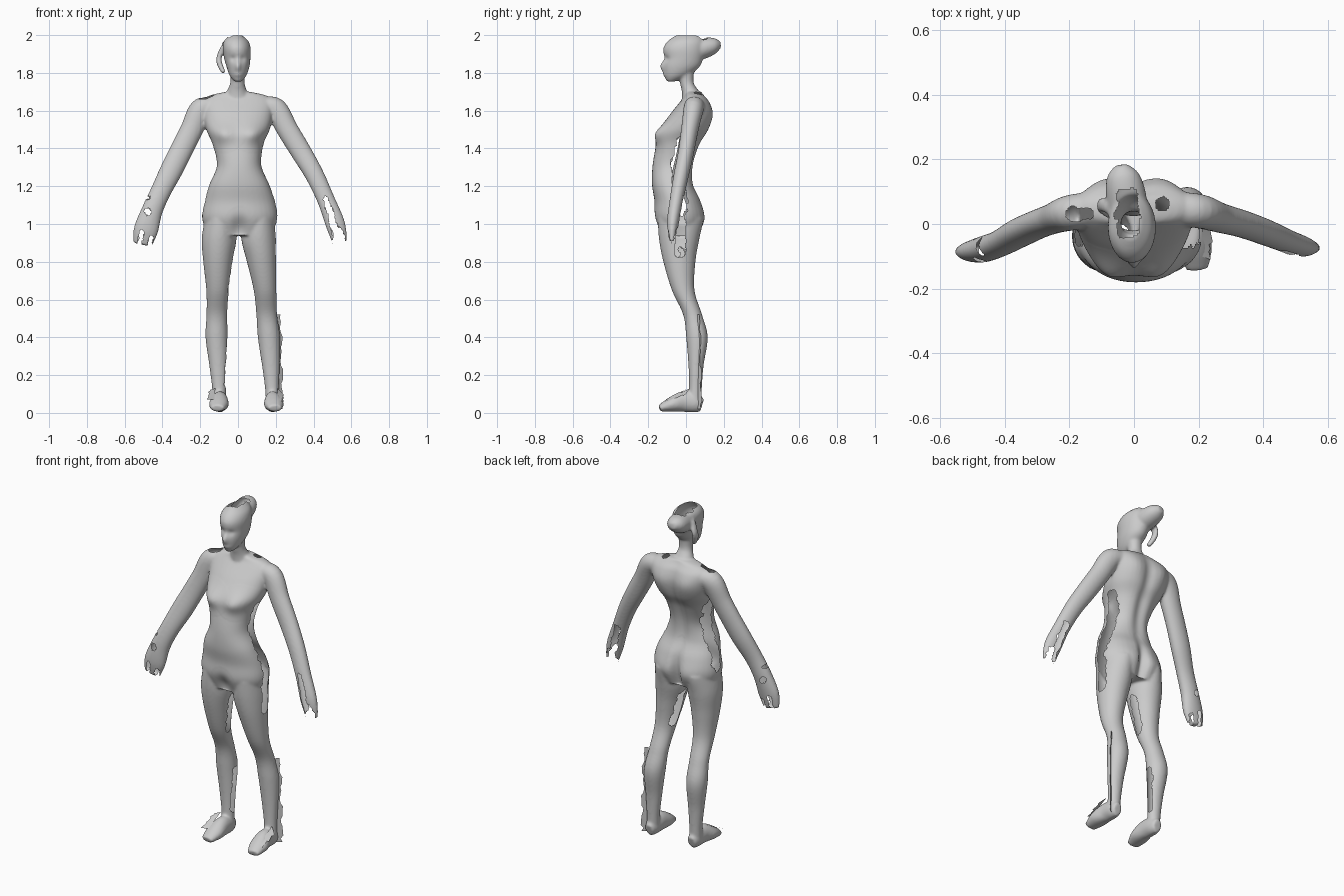
import bpy, bmesh, math, random
from mathutils import Vector, noise

random.seed(4)
RING, STEPS = 36, 6
bm = bmesh.new()


def spline(rows):
    # Catmull-Rom through the section rows
    out = []
    ext = [rows[0]] + list(rows) + [rows[-1]]
    for i in range(1, len(ext) - 2):
        p0, p1, p2, p3 = ext[i - 1:i + 3]
        for s in range(STEPS):
            t = s / STEPS
            out.append([0.5 * (2 * b + (c - a) * t + (2 * a - 5 * b + 4 * c - d) * t * t
                               + (3 * b - a - 3 * c + d) * t ** 3)
                        for a, b, c, d in zip(p0, p1, p2, p3)])
    return out + [list(rows[-1])]


def loft(rows, ref=(0, 1, 0), tangent=None, power=2.0):
    # closed tube; each row is centre x, y, z and two half widths
    rows, ref, rings = spline(rows), Vector(ref), []
    for i, r in enumerate(rows):
        lo, hi = rows[max(i - 1, 0)], rows[min(i + 1, len(rows) - 1)]
        t = Vector(tangent) if tangent else (Vector(hi[:3]) - Vector(lo[:3])).normalized()
        u = ref.cross(t).normalized()
        v = t.cross(u).normalized()
        ring = []
        for k in range(RING):
            c, s = math.cos(2 * math.pi * k / RING), math.sin(2 * math.pi * k / RING)
            c = math.copysign(abs(c) ** (2 / power), c)
            s = math.copysign(abs(s) ** (2 / power), s)
            ring.append(bm.verts.new(Vector(r[:3]) + u * c * r[3] + v * s * r[4]))
        rings.append(ring)
    faces = [bm.faces.new((a[k], a[(k + 1) % RING], b[(k + 1) % RING], b[k]))
             for a, b in zip(rings, rings[1:]) for k in range(RING)]
    faces += [bm.faces.new(rings[0][::-1]), bm.faces.new(rings[-1])]
    bmesh.ops.recalc_face_normals(bm, faces=faces)


UP = (0, 0, 1)

# torso
loft([(.01, -.035, .94, .17, .10), (.01, -.037, 1.03, .20, .13), (.01, -.044, 1.12, .187, .123),
      (.007, -.07, 1.21, .158, .11), (.006, -.067, 1.31, .118, .11), (0, -.04, 1.42, .135, .118),
      (0, -.008, 1.50, .168, .13), (0, .027, 1.58, .185, .112), (0, .045, 1.645, .19, .078),
      (0, .045, 1.68, .15, .052), (0, .04, 1.70, .06, .045)], tangent=UP, power=2.2)
# neck
loft([(0, .04, 1.64, .075, .06), (-.005, .025, 1.70, .054, .047), (-.003, .005, 1.75, .038, .038),
      (0, 0, 1.82, .042, .045)], tangent=UP)
# skull
loft([(0, -.078, 1.755, .02, .025), (0, -.05, 1.785, .044, .064), (0, -.025, 1.83, .06, .096),
      (-.004, -.012, 1.88, .07, .104), (-.007, -.01, 1.93, .074, .11), (-.01, 0, 1.97, .064, .095),
      (-.01, .01, 2.0, .03, .06)], tangent=UP)
# hair bun and side lock
loft([(-.012, .0, 1.91, .06, .06), (-.025, .09, 1.93, .062, .056), (-.035, .15, 1.945, .05, .042),
      (-.04, .183, 1.95, .02, .018)], ref=UP)
loft([(-.075, .03, 1.80, .012, .015), (-.098, .05, 1.85, .015, .02), (-.098, .06, 1.89, .014, .022),
      (-.075, .05, 1.94, .015, .02)])

# arms
loft([(-.13, .045, 1.63, .04, .05), (-.195, .035, 1.605, .062, .055), (-.245, .018, 1.50, .06, .047),
      (-.295, .0, 1.40, .06, .044), (-.35, -.025, 1.29, .06, .044), (-.41, -.058, 1.17, .054, .04),
      (-.455, -.075, 1.07, .056, .04), (-.487, -.085, .97, .065, .034), (-.505, -.085, .89, .05, .018)])
loft([(.13, .045, 1.63, .04, .05), (.20, .04, 1.61, .058, .053), (.262, .02, 1.50, .057, .046),
      (.335, .0, 1.38, .055, .042), (.405, -.025, 1.26, .05, .04), (.465, -.05, 1.13, .047, .036),
      (.515, -.07, 1.0, .052, .032), (.54, -.075, .90, .04, .016)])

# legs: y, z, half width, half depth, with the centre line of each leg
LEG = [(-.035, 1.03, .085, .115), (-.037, .92, .092, .106), (-.035, .80, .078, .085),
       (-.015, .65, .06, .06), (.035, .52, .055, .05), (.058, .40, .059, .057),
       (.053, .25, .047, .04), (.05, .13, .037, .034), (.045, .04, .036, .036)]
LEG_X = {-1: (.09, .10, .106, .108, .112, .113, .105, .10, .097),
         1: (.11, .11, .125, .143, .152, .164, .174, .18, .184)}
for side, xs in LEG_X.items():
    loft([(side * x,) + r for x, r in zip(xs, LEG)], tangent=UP)
# feet
for x, out in ((-.096, -1), (.184, 1)):
    loft([(x, .085, .04, .025, .036), (x, .05, .05, .038, .048), (x, -.01, .06, .043, .055),
          (x + out * .006, -.075, .045, .052, .04), (x + out * .012, -.14, .024, .035, .018)], ref=UP)

# fuse the parts into one skin
mesh = bpy.data.meshes.new("body")
bm.to_mesh(mesh)
bm.free()
body = bpy.data.objects.new("body", mesh)
bpy.context.collection.objects.link(body)
fuse = body.modifiers.new("fuse", "REMESH")
fuse.mode, fuse.voxel_size = "VOXEL", .0065
skin = bpy.data.meshes.new_from_object(body.evaluated_get(bpy.context.evaluated_depsgraph_get()))
body.modifiers.clear()
body.data = skin
bm = bmesh.new()
bm.from_mesh(skin)
for _ in range(5):
    bmesh.ops.smooth_vert(bm, verts=bm.verts, factor=.5, use_axis_x=True, use_axis_y=True, use_axis_z=True)
bm.normal_update()

# soft relief: x, z, spread x, spread z, push along y, side (-1 front, 1 back)
RELIEF = [(-.085, 1.475, .045, .035, -.03, -1), (.085, 1.475, .045, .035, -.03, -1),
          (.008, 1.0, .02, .08, -.035, 1), (-.085, 1.02, .05, .05, .012, 1), (.10, 1.02, .05, .05, .012, 1),
          (0, 1.42, .025, .16, -.02, 1), (-.1, 1.58, .04, .06, .012, 1), (.1, 1.58, .04, .06, .012, 1),
          (0, 1.835, .011, .02, -.016, -1), (-.028, 1.875, .014, .012, .01, -1), (.028, 1.875, .014, .012, .01, -1),
          (0, 1.79, .018, .008, -.005, -1), (.008, .98, .03, .04, .025, -1)]
for v in bm.verts:
    shift = 0
    for x, z, sx, sz, push, side in RELIEF:
        d = ((v.co.x - x) / sx) ** 2 + ((v.co.z - z) / sz) ** 2
        if d < 8:
            shift += push * math.exp(-d / 2) * max(0, side * v.normal.y)
    v.co.y += shift

# ragged openings in the skin: start, end, radius, y stretch
HOLES = [((-.02, -.01, 2.0), (-.018, .07, 1.995), .037, 1),
         ((-.185, .03, 1.675), (-.15, .03, 1.69), .024, 1), ((.085, .06, 1.69), (.09, .06, 1.69), .02, 1),
         ((.145, -.02, 1.43), (.124, -.04, 1.30), .036, 1), ((.124, -.04, 1.30), (.205, -.03, 1.08), .034, 1),
         ((.21, -.03, 1.08), (.20, -.03, .85), .026, 1),
         ((-.145, -.02, 1.43), (-.112, -.04, 1.30), .036, 1), ((-.112, -.04, 1.30), (-.185, -.03, 1.08), .03, 1),
         ((-.03, -.03, .86), (-.05, -.02, .66), .024, 1), ((.05, -.02, .86), (.085, 0, .68), .024, 1),
         ((-.055, .06, .38), (-.062, .05, .15), .022, 1),
         ((.465, -.05, 1.13), (.525, -.07, .93), .02, .2), ((.53, -.07, .95), (.54, -.07, .87), .035, .2),
         ((-.48, -.08, 1.07), (-.475, -.08, 1.06), .018, .2), ((-.525, -.09, .87), (-.51, -.09, .96), .013, .2),
         ((-.47, -.09, .87), (-.46, -.09, .93), .013, .2), ((-.515, -.08, 1.13), (-.475, -.08, 1.14), .01, .2)]


def in_hole(p):
    wobble = .8 + .5 * noise.noise(p * 28)
    for a, b, r, ys in HOLES:
        if not min(a[2], b[2]) - .06 < p.z < max(a[2], b[2]) + .06:
            continue
        a, b, q = (Vector((w[0], w[1] * ys, w[2])) for w in (a, b, p))
        t = max(0, min(1, (q - a).dot(b - a) / (b - a).length_squared))
        if (q - a - (b - a) * t).length < r * (1 if ys == 1 else .9) * (wobble + .2):
            return True
    return False


bmesh.ops.delete(bm, geom=[f for f in bm.faces if in_hole(f.calc_center_median())], context="FACES")
bm.to_mesh(skin)
bm.free()
skin.polygons.foreach_set("use_smooth", [True] * len(skin.polygons))


def ragged_strip(name, inner, outer, rows, jag):
    # thin sheet with a torn outer edge
    m = bmesh.new()
    a0, a1, b0, b1 = map(Vector, inner + outer)
    pairs = []
    for i in range(rows + 1):
        a, b = a0.lerp(a1, i / rows), b0.lerp(b1, i / rows)
        b = b + (b - a).normalized() * random.uniform(-jag, jag)
        pairs.append((m.verts.new(a), m.verts.new(b)))
    for p, q in zip(pairs, pairs[1:]):
        m.faces.new((p[0], p[1], q[1], q[0]))
    me = bpy.data.meshes.new(name)
    m.to_mesh(me)
    m.free()
    me.polygons.foreach_set("use_smooth", [True] * len(me.polygons))
    bpy.context.collection.objects.link(bpy.data.objects.new(name, me))


# torn edges on the shin and feet
ragged_strip("shin_fringe", ((.205, .06, .52), (.21, .06, .02)), ((.228, .075, .52), (.235, .08, .02)), 26, .009)
ragged_strip("foot_flap_right", ((.21, -.10, .07), (.21, .02, .13)), ((.235, -.11, .06), (.24, .0, .10)), 10, .008)
ragged_strip("foot_flap_left", ((-.125, -.10, .07), (-.12, .01, .13)), ((-.16, -.11, .07), (-.155, -.01, .12)), 10, .008)
